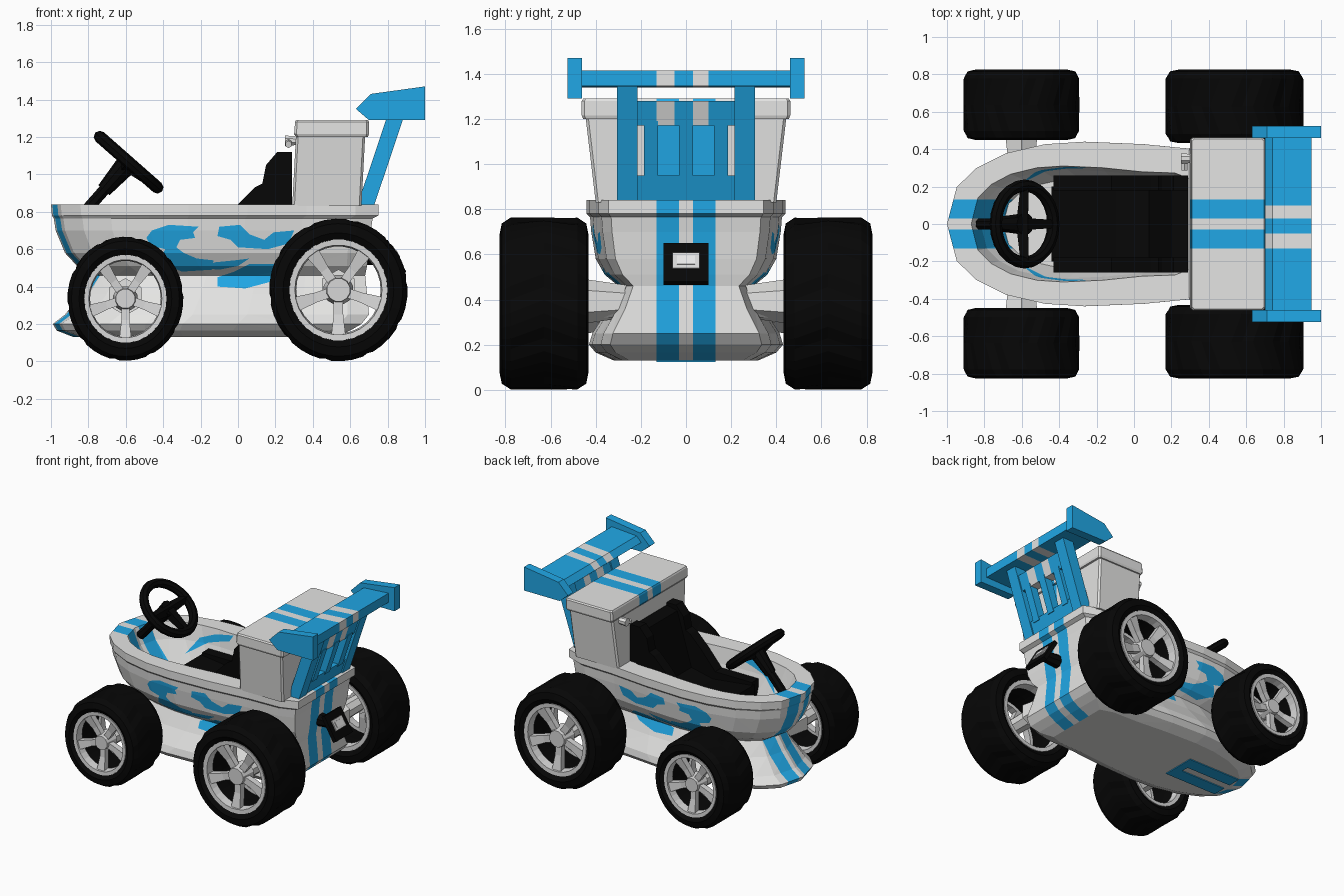
import bpy, bmesh, math
from mathutils import Vector

if "Cube" in bpy.data.objects:
    bpy.data.objects.remove(bpy.data.objects["Cube"])


def material(name, rgb):
    m = bpy.data.materials.new(name)
    m.diffuse_color = (*rgb, 1)
    m.use_nodes = True
    m.node_tree.nodes["Principled BSDF"].inputs["Base Color"].default_value = m.diffuse_color
    return m


WHITE = material("porcelain grey", (0.78, 0.78, 0.77))
BLUE = material("racing blue", (0.015, 0.39, 0.79))
BLACK = material("rubber black", (0.002, 0.002, 0.002))
SILVER = material("wheel silver", (0.68, 0.68, 0.68))
PALE = material("plate white", (0.9, 0.9, 0.9))


def loft(name, rings, *mats, loop=False):
    """Skin a list of equal rings; cap the ends unless the rings close on themselves."""
    bm = bmesh.new()
    vs = [[bm.verts.new(p) for p in r] for r in rings]
    n = len(vs[0])
    for a, b in zip(vs, vs[1:] + (vs[:1] if loop else [])):
        for i in range(n):
            j = (i + 1) % n
            bm.faces.new((a[i], a[j], b[j], b[i]))
    if not loop:
        bm.faces.new(vs[0])
        bm.faces.new(vs[-1])
    bmesh.ops.recalc_face_normals(bm, faces=bm.faces)
    me = bpy.data.meshes.new(name)
    bm.to_mesh(me)
    bm.free()
    for m in mats:
        me.materials.append(m)
    ob = bpy.data.objects.new(name, me)
    bpy.context.collection.objects.link(ob)
    return ob


def prism(name, pts, y0, y1, *mats):
    """Extrude an x-z profile between two y values."""
    return loft(name, [[(x, y, z) for x, z in pts] for y in (y0, y1)], *mats)


def rod(name, p, q, r0, r1, n, *mats):
    """Tapered rod between two points."""
    p, q = Vector(p), Vector(q)
    rot = (q - p).to_track_quat('Z', 'Y')
    circ = [(math.cos(2 * math.pi * (i + .5) / n), math.sin(2 * math.pi * (i + .5) / n)) for i in range(n)]
    return loft(name, [[c + rot @ Vector((a * r, b * r, 0)) for a, b in circ]
                       for c, r in ((p, r0), (q, r1))], *mats)


def cut(bm, faces, co, no):
    geom = set(faces)
    for f in faces:
        geom.update(f.verts)
        geom.update(f.edges)
    bmesh.ops.bisect_plane(bm, geom=list(geom), dist=1e-5, plane_co=co, plane_no=no)


def stripes(ob, bands, rule=lambda c, n: True):
    """Cut lengthwise bands into an object and give them its second material."""
    bm = bmesh.new()
    bm.from_mesh(ob.data)
    for y in {v for b in bands for v in b}:
        cut(bm, bm.faces[:], (0, y, 0), (0, 1, 0))
    bm.normal_update()
    for f in bm.faces:
        c = f.calc_center_median()
        if any(a < c.y < b for a, b in bands) and rule(c, f.normal):
            f.material_index = 1
    bm.to_mesh(ob.data)
    bm.free()


def inside(x, z, poly):
    hit = False
    for (a, b), (c, d) in zip(poly, poly[1:] + poly[:1]):
        if (b > z) != (d > z) and x < a + (z - b) * (c - a) / (d - b):
            hit = not hit
    return hit


def flame(ob, poly, side=1):
    """Cut an x-z outline into both flanks (side -1: the inner walls) and paint it."""
    xs, zs = [p[0] for p in poly], [p[1] for p in poly]
    bm = bmesh.new()
    bm.from_mesh(ob.data)

    def region():
        bm.normal_update()
        out = []
        for f in bm.faces:
            fx, fz = [v.co.x for v in f.verts], [v.co.z for v in f.verts]
            if (side * f.normal.y * f.calc_center_median().y > .01 and min(fx) < max(xs) and max(fx) > min(xs)
                    and min(fz) < max(zs) and max(fz) > min(zs)):
                out.append(f)
        return out
    for (a, b), (c, d) in zip(poly, poly[1:] + poly[:1]):
        cut(bm, region(), (a, 0, b), (d - b, 0, a - c))
    for f in region():
        c = f.calc_center_median()
        if inside(c.x, c.z, poly):
            f.material_index = 1
    bm.to_mesh(ob.data)
    bm.free()


# body: pedestal, bowl, rim and hollow interior in one loft of plan outlines
HALF = [(0, 0), (.03, .45), (.09, .68), (.18, .86), (.3, .97), (.42, 1), (.6, .97),
        (.78, .9), (.93, .88), (1, .78), (1, 0)]
PLAN = HALF + [(u, -v) for u, v in HALF[-2:0:-1]]
LEVELS = [(.13, -.88, .52, .32), (.165, -.97, .6, .4), (.2, -.99, .66, .43), (.25, -.925, .7, .415),
          (.36, -.84, .69, .345), (.46, -.78, .68, .3), (.51, -.86, .69, .36), (.58, -.925, .7, .4),
          (.70, -.975, .71, .42), (.765, -.985, .72, .425), (.78, -.995, .75, .44), (.84, -1, .75, .44),
          (.84, -.87, .3, .31), (.72, -.82, .29, .29), (.55, -.7, .28, .24)]
body = loft("body", [[(a + u * (b - a), v * w, z) for u, v in PLAN] for z, a, b, w in LEVELS], WHITE, BLUE)
bm = bmesh.new()
bm.from_mesh(body.data)
bmesh.ops.triangulate(bm, faces=bm.faces[:])
bm.to_mesh(body.data)
bm.free()
BANDS = [(-.13, -.03), (.03, .13)]
stripes(body, BANDS, lambda c, n: n.z > -.95 and not (n.z > .95 and c.z < .6)
        and (c.x < -.55 or c.x > .5))
for outline in (
        [(-.49, .66), (-.46, .7), (-.37, .73), (-.21, .72), (-.24, .69), (-.23, .66), (-.31, .65), (-.33, .61),
         (-.29, .58), (-.22, .55), (-.13, .54), (-.14, .49), (-.3, .48), (-.42, .53), (-.39, .6), (-.47, .62)],
        [(-.1, .72), (.01, .73), (.06, .68), (.14, .65), (.19, .69), (.3, .7), (.27, .63), (.16, .6),
         (0, .61), (-.04, .65), (-.11, .67)],
        [(-.2, .5), (-.12, .53), (-.02, .54), (.06, .55), (0, .51), (-.1, .49)],
        [(-.11, .4), (-.11, .45), (-.02, .48), (.06, .52), (.2, .52), (.25, .48), (.19, .43), (.04, .39)]):
    flame(body, outline)
flame(body, [(-.6, .63), (-.45, .73), (-.28, .78), (-.25, .83), (-.4, .8), (-.52, .75)], -1)
# painted loop under the nose
for s in (-1, 1):
    prism("nose_stripe", [(-.84, .124), (-.4, .124), (-.4, .131), (-.84, .131)], s * .03, s * .13, BLUE)
prism("nose_stripe_bridge", [(-.46, .124), (-.4, .124), (-.4, .131), (-.46, .131)], -.03, .03, BLUE)


# tank, lid and flush knob
def rect(z, x0, x1, w, c=.012):
    return [(x0, -w + c, z), (x0 + c, -w, z), (x1 - c, -w, z), (x1, -w + c, z),
            (x1, w - c, z), (x1 - c, w, z), (x0 + c, w, z), (x0, w - c, z)]


tank = loft("tank", [rect(.83, .29, .66, .4), rect(1.21, .31, .68, .445)], WHITE, BLUE)
stripes(tank, BANDS, lambda c, n: n.x > .5)
lid = loft("tank_lid", [rect(1.2, .31, .695, .455), rect(1.215, .3, .7, .462),
                        rect(1.28, .305, .7, .462), rect(1.29, .31, .695, .455)], WHITE, BLUE)
stripes(lid, BANDS)
rod("flush_knob", (.25, .35, 1.18), (.32, .35, 1.18), .03, .025, 8, WHITE)
rod("flush_lever", (.27, .36, 1.18), (.27, .29, 1.16), .015, .02, 6, WHITE)

# seat with side bolsters
prism("seat", [(-.44, .54), (-.44, .68), (-.1, .64), (.08, .68), (.2, 1.08), (.29, 1.1), (.29, .54)],
      -.2, .2, BLACK)
for s in (-1, 1):
    prism("seat_bolster", [(-.43, .54), (-.43, .7), (-.12, .7), (0, .84), (.09, .93), (.13, .95), (.15, 1.05),
                           (.21, 1.12), (.29, 1.12), (.29, .54)], s * .18, s * .26, BLACK)

# steering wheel and column
mid, axis, down = Vector((-.585, 0, 1.065)), Vector((.66, 0, .75)), Vector((.75, 0, -.66))
bpy.ops.mesh.primitive_torus_add(location=mid, rotation=(0, math.atan2(.66, .75), 0), major_radius=.205,
                                 minor_radius=.033, major_segments=24, minor_segments=8)
ring = bpy.context.object
ring.name = "steering_wheel"
ring.data.materials.append(BLACK)
bpy.ops.object.shade_smooth_by_angle(angle=math.radians(40))
for d in (down, Vector((0, 1, 0)), Vector((0, -1, 0))):
    rod("steering_spoke", mid - axis * .02, mid + d * .2, .045, .03, 4, BLACK)
rod("steering_hub", mid - axis * .2, mid + axis * .005, .04, .06, 10, BLACK)
rod("steering_column", mid - axis * .36, mid - axis * .15, .033, .033, 8, BLACK)

# spoiler: slanted frame, wing and end plates
GREY_BANDS = [(-.13, -.05), (.03, .1)]


def slant(name, z0, z1, y0, y1, a, b):
    x = [.64 + (z - .84) * .335 for z in (z0, z1)]
    return prism(name, [(x[0] + a, z0), (x[0] + b, z0), (x[1] + b, z1), (x[1] + a, z1)], y0, y1, BLUE, WHITE)


for s in (-1, 1):
    slant("spoiler_post", .84, 1.36, s * .215, s * .305, 0, .09)
    prism("spoiler_end_plate", [(.63, 1.35), (.71, 1.43), (1, 1.47), (1, 1.29), (.7, 1.29)],
          s * .46, s * .525, BLUE)
slant("spoiler_lower_beam", .84, .95, -.24, .24, .01, .08)
stripes(slant("spoiler_upper_beam", 1.17, 1.28, -.24, .24, .01, .08), GREY_BANDS)
for y in (-.155, 0, .155):
    slant("spoiler_slat", .93, 1.19, y - .03, y + .03, .02, .085)
stripes(prism("spoiler_wing", [(.7, 1.36), (.74, 1.4), (.95, 1.415), (.95, 1.345), (.74, 1.34)],
              -.47, .47, BLUE, WHITE), GREY_BANDS)


# rear plate, tilted upward on a bracket
def tilted(name, a, b, t0, t1, w, mat):
    pts = [(.9 - .1 * k + .87 * t, .48 + .17 * k + .49 * t) for k, t in ((a, t0), (a, t1), (b, t1), (b, t0))]
    prism(name, pts, -w, w, mat)


tilted("rear_plate", 0, 1, -.03, 0, .1, BLACK)
tilted("rear_plate_frame", .33, .73, -.02, .008, .06, SILVER)
tilted("rear_plate_panel", .42, .64, -.02, .012, .04, PALE)
rod("rear_plate_bracket", (.68, 0, .56), (.83, 0, .56), .05, .04, 8, BLACK)

# wheels
TYRE = [(.68, -.85), (.8, -1), (.93, -.95), (1, -.75), (1, 0), (1, .75), (.93, .95), (.8, 1), (.68, .85), (.66, 0)]
LIP = [(.71, .93), (.63, .92), (.61, .6), (.69, .6)]


def wheel(label, x, z, r, tall, y0, y1, s):
    ym, hw = (y0 + y1) / 2, (y1 - y0) / 2

    def at(k, a, t):
        return (x + k * r * math.cos(a), s * (ym + t * hw), z + k * r * tall * math.sin(a))

    def spin(name, prof, n, mat, tread=False):
        rings = []
        for i in range(n):
            a0 = 2 * math.pi * i / n
            groove = .03 if tread and i % 4 == 0 else 0
            rings.append([at(k - (groove if k > .95 else 0), a0 + (.2 * (1 - abs(t)) if tread and k > .9 else 0), t)
                          for k, t in prof])
        return loft(label + name, rings, mat, loop=True)
    spin("_tyre", TYRE, 40, BLACK, True)
    spin("_rim", LIP, 30, SILVER)
    spin("_inner_rim", [(k, -t) for k, t in LIP], 30, SILVER)
    for i in range(5):
        a = math.radians(-90 + 72 * i)
        loft(label + "_spoke", [[at(k, a - w, t0), at(k, a + w, t0), at(k, a + w, t1), at(k, a - w, t1)]
                                for k, w, t0, t1 in ((.12, .6, .5, .72), (.35, .2, .5, .74), (.65, .16, .6, .86))],
             SILVER)
    rod(label + "_hub", at(0, 0, .3), at(0, 0, .84), r * .22, r * .17, 12, SILVER)
    # axle stub
    rod(label + "_axle", (x, s * .2, z), at(0, 0, .35), .07, .06, 8, WHITE)
    rod(label + "_axle_mount", (x, s * .25, z + .01), (x, s * (y0 + .03), z + .01), .07, .1, 6, WHITE)


for s in (-1, 1):
    wheel("front_wheel", -.602, .335, .31, 1.07, .45, .825, s)
    wheel("rear_wheel", .537, .382, .37, 1.03, .432, .826, s)
